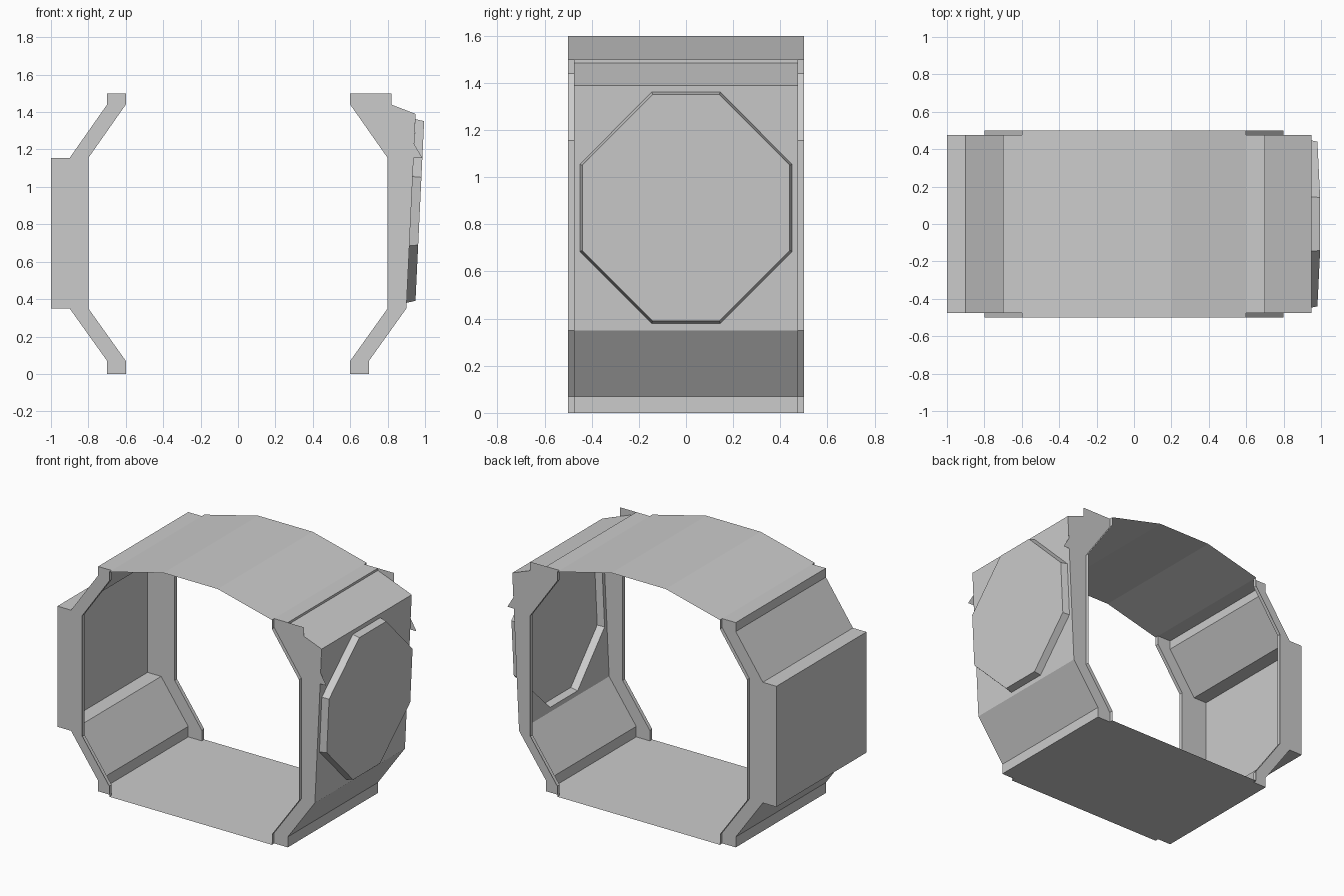
import bpy

if "Cube" in bpy.data.objects:
    bpy.data.objects.remove(bpy.data.objects["Cube"])


def mesh_object(name, verts, faces):
    mesh = bpy.data.meshes.new(name)
    mesh.from_pydata(verts, [], faces)
    mesh.update()
    ob = bpy.data.objects.new(name, mesh)
    bpy.context.collection.objects.link(ob)
    return ob


def sheet(name, path, y0, y1):
    """Sweep an open x-z path along y as a thin sheet."""
    n = len(path)
    verts = [(x, y0, z) for x, z in path] + [(x, y1, z) for x, z in path]
    faces = [(i, i + 1, n + i + 1, n + i) for i in range(n - 1)]
    return mesh_object(name, verts, faces)


def flat(name, polygons, y):
    """Flat x-z polygons at a given y."""
    verts, faces = [], []
    for poly in polygons:
        faces.append(range(len(verts), len(verts) + len(poly)))
        verts += [(x, y, z) for x, z in poly]
    return mesh_object(name, verts, faces)


W, D = 0.475, 0.5          # half depth of walls, of lips / floor / roof
TILT = 0.05 / 1.04         # lean of the window wall

# floor and faceted roof
sheet("floor", [(0.6, 0), (-0.6, 0)], -D, D)
sheet("roof", [(-0.6, 1.5), (-0.2, 1.6), (0.2, 1.6), (0.6, 1.5)], -D, D)

# walls: left stepped bay, right wall below and above the window panel
inner = [(0.6, 0), (0.6, 0.07), (0.8, 0.35), (0.8, 1.155), (0.6, 1.44), (0.6, 1.5)]
left_inner = [(-x, z) for x, z in inner]
left_outer = [(-0.7, 0), (-0.7, 0.07), (-0.9, 0.35), (-1, 0.35),
              (-1, 1.155), (-0.9, 1.155), (-0.7, 1.44), (-0.7, 1.5)]
sheet("left_wall", [(-0.6, 0)] + left_outer + [(-0.6, 1.5)], -W, W)
sheet("right_wall_base", [(0.9, 0.35), (0.7, 0.07), (0.7, 0), (0.6, 0)], -W, W)
sheet("right_wall_top", [(0.6, 1.5), (0.7, 1.5), (0.7, 1.485), (0.95, 1.39)], -W, W)

# end frames and their inner lips, front and back
left_frame = [left_inner[:3] + left_outer[2::-1],
              left_inner[2:4] + left_outer[5:1:-1],
              left_inner[3:] + left_outer[:4:-1]]
right_frame = [inner[:3] + [(0.9, 0.35), (0.7, 0.07), (0.7, 0)],
               [(0.8, 0.35), (0.8, 1.155), (0.939, 1.155), (0.9, 0.35)],
               inner[3:] + [(0.82, 1.5), (0.82, 1.44), (0.985, 1.155)],
               [(0.82, 1.44), (0.95, 1.39), (0.942, 1.229)]]
for s, end in ((-1, "front"), (1, "back")):
    flat(f"left_frame_{end}", left_frame, s * W)
    flat(f"right_frame_{end}", right_frame, s * W)
    sheet(f"left_lip_{end}", left_inner, s * W, s * D)
    sheet(f"right_lip_{end}", inner, s * W, s * D)


# leaning window wall with a raised octagon pushed outward
def on_wall(y, z, out=0.0):
    return (0.9 + (z - 0.35) * TILT + out, y, z)


half = [(0.145, 0.38), (0.45, 0.685), (0.45, 1.055), (0.145, 1.362)]
octagon = half + [(-y, z) for y, z in reversed(half)]
corners = [(W, 0.35), (W, 1.39), (-W, 1.39), (-W, 0.35)]
MID, INSET = 0.871, 0.978
verts = [on_wall(y, z) for y, z in corners + octagon]
verts += [on_wall(y * INSET, MID + (z - MID) * INSET, 0.047) for y, z in octagon]
faces = [tuple(range(12, 20))]
for k in range(4):
    a, b, c = 4 + 2 * k, 5 + 2 * k, 4 + (2 * k + 2) % 8
    faces += [(k, b, a), (k, (k + 1) % 4, c, b)]
for k in range(8):
    j = (k + 1) % 8
    faces.append((4 + k, 4 + j, 12 + j, 12 + k))
mesh_object("window_wall", verts, faces)
